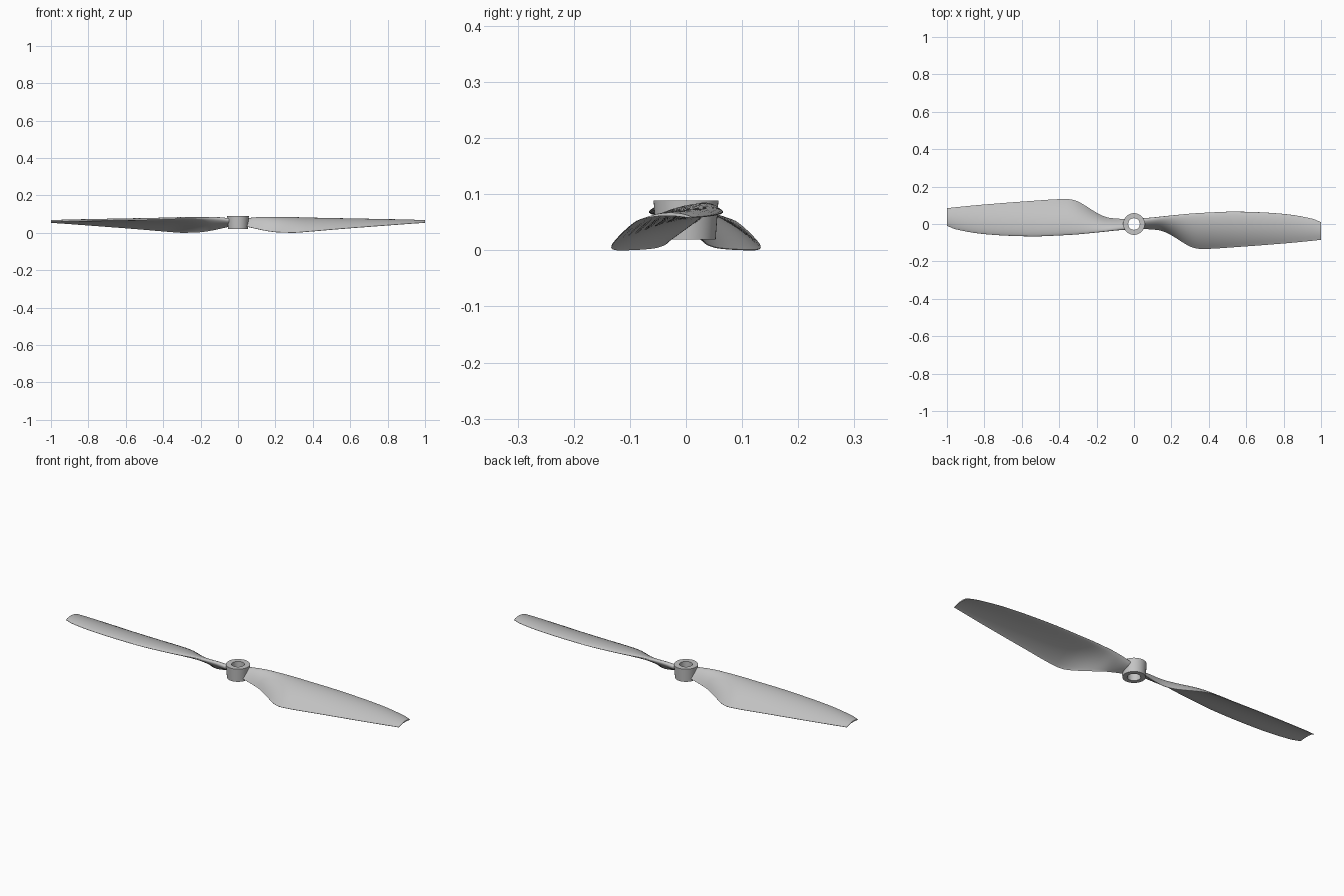
import bpy, bmesh, math
from mathutils import Vector, Matrix

cube = bpy.data.objects.get("Cube")
if cube:
    bpy.data.objects.remove(cube, do_unlink=True)

grey = bpy.data.materials.new("light grey plastic")
grey.use_nodes = True
colour = (0.55, 0.55, 0.55, 1)
grey.diffuse_color = colour
grey.node_tree.nodes["Principled BSDF"].inputs["Base Color"].default_value = colour


def finish(bm, name):
    """Turn a bmesh into a named, smooth-shaded object."""
    bmesh.ops.recalc_face_normals(bm, faces=bm.faces)
    mesh = bpy.data.meshes.new(name)
    bm.to_mesh(mesh)
    bm.free()
    mesh.materials.append(grey)
    obj = bpy.data.objects.new(name, mesh)
    bpy.context.collection.objects.link(obj)
    bpy.ops.object.select_all(action='DESELECT')
    obj.select_set(True)
    bpy.context.view_layer.objects.active = obj
    bpy.ops.object.shade_smooth_by_angle(angle=math.radians(40))
    return obj


def loft(bm, rings, closed=False):
    """Skin a row of equal vertex rings with quads."""
    pairs = list(zip(rings, rings[1:]))
    if closed:
        pairs.append((rings[-1], rings[0]))
    for a, b in pairs:
        n = len(a)
        for i in range(n):
            j = (i + 1) % n
            bm.faces.new((a[i], a[j], b[j], b[i]))


def catmull(p0, p1, p2, p3, t):
    """Smooth interpolation through stations p1 and p2, uneven spacing."""
    h = p2[0] - p1[0]
    out = [p1[0] + h * t]
    for k in range(1, len(p1)):
        m1 = (p2[k] - p0[k]) / (p2[0] - p0[0]) * h
        m2 = (p3[k] - p1[k]) / (p3[0] - p1[0]) * h
        out.append((2*t**3 - 3*t**2 + 1) * p1[k] + (t**3 - 2*t**2 + t) * m1
                   + (3*t**2 - 2*t**3) * p2[k] + (t**3 - t**2) * m2)
    return out


# Blade stations: x, leading y and z, trailing y and z, thickness, camber
STATIONS = [
    (.036, .028, .074, -.026, .038, .026, .0),
    (.10, .033, .083, -.029, .023, .026, .002),
    (.15, .039, .085, -.037, .013, .025, .005),
    (.20, .045, .084, -.060, .006, .024, .010),
    (.30, .055, .080, -.120, .003, .023, .017),
    (.36, .059, .077, -.133, .007, .022, .018),
    (.55, .066, .071, -.123, .023, .018, .017),
    (.80, .054, .066, -.104, .042, .012, .013),
    (.95, .029, .062, -.090, .053, .008, .010),
    (1.0, .010, .061, -.084, .056, .006, .008),
]
STEPS, CHORD = 6, 14


def section(x, ly, lz, ty, tz, thick, camber):
    """Cambered airfoil outline, leading edge round, trailing edge thin."""
    lead, trail = Vector((x, ly, lz)), Vector((x, ty, tz))
    along = (trail - lead).normalized()
    up = Vector((0, along.z, -along.y))
    upper, lower = [], []
    for i in range(CHORD + 1):
        s = (1 - math.cos(math.pi * i / CHORD)) / 2
        half = thick * (1.48 * math.sqrt(s) - .63 * s - 1.76 * s**2
                        + 1.42 * s**3 - .51 * s**4)
        mid = lead.lerp(trail, s) + up * (4 * camber * s * (1 - s))
        half = max(half, .0008)
        upper.append(mid + up * half)
        lower.append(mid - up * half)
    return upper + lower[::-1]


def blade(name, turn):
    bm = bmesh.new()
    pad = [STATIONS[0]] + STATIONS + [STATIONS[-1]]
    rows = [catmull(*pad[i:i + 4], k / STEPS)
            for i in range(len(STATIONS) - 1) for k in range(STEPS)]
    rows.append(STATIONS[-1])
    rings = [[bm.verts.new(p) for p in section(*row)] for row in rows]
    loft(bm, rings)
    for end in (rings[0], rings[-1]):
        bm.faces.new(end)
    bm.transform(Matrix.Rotation(turn, 4, 'Z'))
    return finish(bm, name)


blade("left_blade", 0)
blade("right_blade", math.pi)

# Hub: a bored ring, slightly wider at the top
bm = bmesh.new()
SIDES = 48
profile = [(.031, .022), (.053, .022), (.058, .091), (.031, .091)]
rings = [[bm.verts.new((r * math.cos(a), r * math.sin(a), z))
          for a in (math.tau * i / SIDES for i in range(SIDES))]
         for r, z in profile]
loft(bm, rings, closed=True)
finish(bm, "hub")

# Rest the lowest point on the ground
parts = [bpy.data.objects[n] for n in ("left_blade", "right_blade", "hub")]
low = min(v.co.z for p in parts for v in p.data.vertices)
for p in parts:
    p.data.transform(Matrix.Translation((0, 0, -low)))
